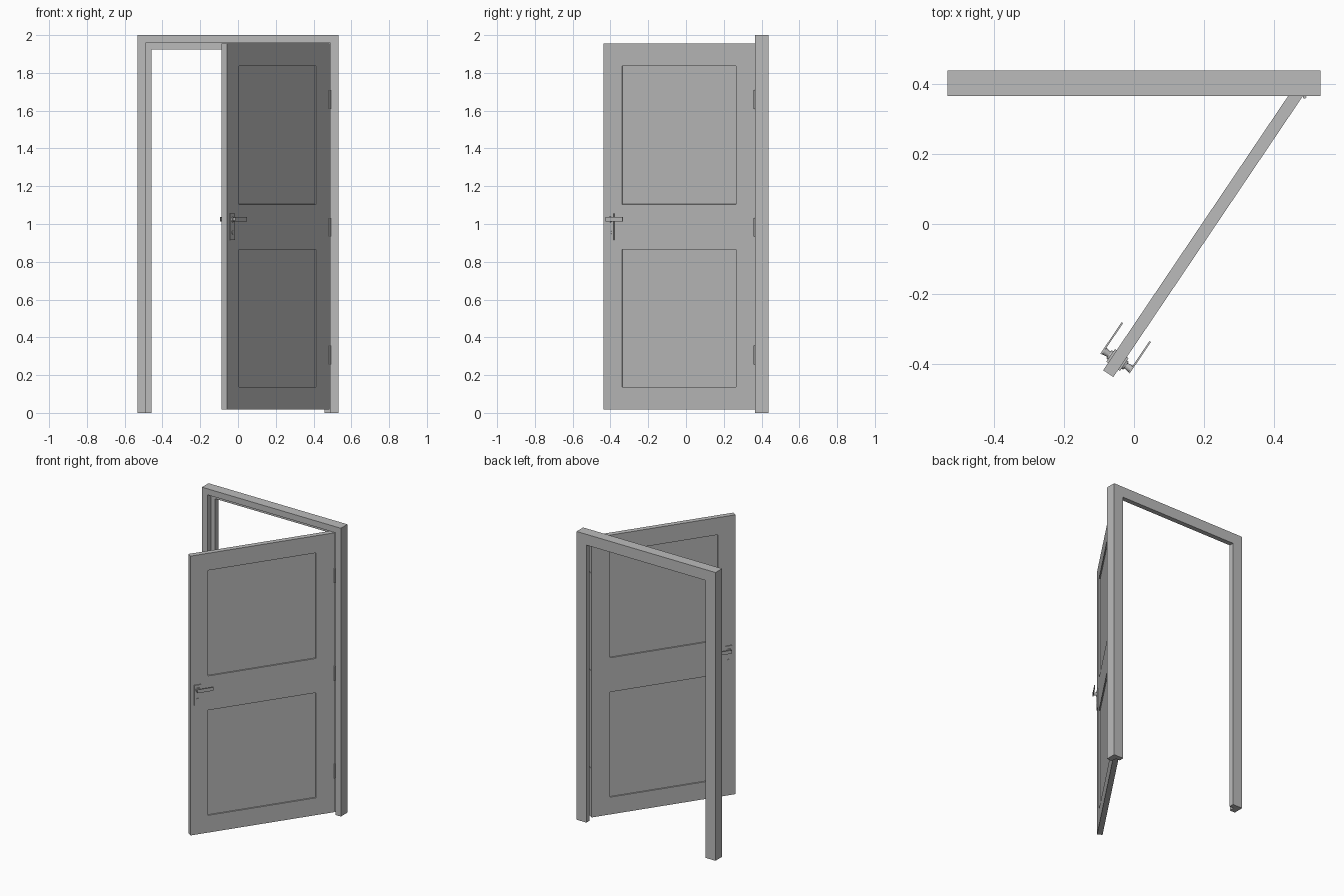
import bpy, bmesh
from math import radians
from mathutils import Matrix, Vector

cube = bpy.data.objects.get("Cube")
if cube:
    bpy.data.objects.remove(cube)

grey = bpy.data.materials.new("plain grey")
grey.use_nodes = True
grey.diffuse_color = (0.5, 0.5, 0.5, 1)
grey.node_tree.nodes["Principled BSDF"].inputs["Base Color"].default_value = (0.5, 0.5, 0.5, 1)

# Door space: x runs from the free edge to the hinges, y = 0 is the outer face
DOOR = Matrix.Translation((-0.059, -0.437, 0)) @ Matrix.Rotation(radians(56), 4, 'Z')
WIDTH, THICK = 0.97, 0.035


def finish(name, bm, matrix=Matrix(), smooth=False):
    bmesh.ops.recalc_face_normals(bm, faces=bm.faces)
    mesh = bpy.data.meshes.new(name)
    bm.to_mesh(mesh)
    bm.free()
    mesh.materials.append(grey)
    ob = bpy.data.objects.new(name, mesh)
    ob.matrix_world = matrix
    bpy.context.collection.objects.link(ob)
    if smooth:
        bpy.ops.object.select_all(action='DESELECT')
        ob.select_set(True)
        bpy.context.view_layer.objects.active = ob
        bpy.ops.object.shade_smooth_by_angle()
    return ob


def box(name, lo, hi, matrix=Matrix()):
    lo, hi = Vector(lo), Vector(hi)
    bm = bmesh.new()
    bmesh.ops.create_cube(bm, size=1)
    bmesh.ops.scale(bm, vec=hi - lo, verts=bm.verts)
    bmesh.ops.translate(bm, vec=(lo + hi) / 2, verts=bm.verts)
    return finish(name, bm, matrix)


def cylinder(name, centre, r1, r2, depth, axis, matrix=Matrix()):
    bm = bmesh.new()
    bmesh.ops.create_cone(bm, cap_ends=True, segments=20, radius1=r1, radius2=r2, depth=depth)
    turn = Vector((0, 0, 1)).rotation_difference(Vector(axis)).to_matrix().to_4x4()
    bmesh.ops.transform(bm, matrix=Matrix.Translation(centre) @ turn, verts=bm.verts)
    return finish(name, bm, matrix, smooth=True)


# Frame: rebated profile (inset, depth) swept up, across and down
profile = [(0, .366), (.042, .366), (.042, .404), (.075, .404), (.075, .438), (0, .438)]
bm = bmesh.new()
rings = []
for side, top in ((-1, 0), (-1, 1), (1, 1), (1, 0)):
    rings.append([bm.verts.new((side * (.533 - i), y, top * (2 - i))) for i, y in profile])
for a, b in zip(rings, rings[1:]):
    for k in range(len(profile)):
        n = (k + 1) % len(profile)
        bm.faces.new((a[k], a[n], b[n], b[k]))
bm.faces.new(rings[0])
bm.faces.new(rings[-1])
finish("door_frame", bm)

# Door leaf: gridded slab with two sunken panels on each face
us = [0, .117, .846, WIDTH]
zs = [.017, .137, .866, 1.104, 1.836, 1.955]
bm = bmesh.new()
grid = [[bm.verts.new((u, 0, z)) for z in zs] for u in us]
for i in range(len(us) - 1):
    for j in range(len(zs) - 1):
        bm.faces.new((grid[i][j], grid[i + 1][j], grid[i + 1][j + 1], grid[i][j + 1]))
ext = bmesh.ops.extrude_face_region(bm, geom=bm.faces[:], use_keep_orig=True)
bmesh.ops.translate(bm, vec=(0, THICK, 0),
                    verts=[g for g in ext["geom"] if isinstance(g, bmesh.types.BMVert)])
bmesh.ops.recalc_face_normals(bm, faces=bm.faces)
panels = []
for f in bm.faces:
    c = f.calc_center_median()
    in_panel = zs[1] < c.z < zs[2] or zs[3] < c.z < zs[4]
    if abs(f.normal.y) > .9 and us[1] < c.x < us[2] and in_panel:
        panels.append(f)
bmesh.ops.inset_individual(bm, faces=panels, thickness=.001, depth=-.008)
bmesh.ops.dissolve_limit(bm, angle_limit=radians(1), verts=bm.verts, edges=bm.edges)
finish("door_leaf", bm, DOOR)

# Handle set on both faces: plate, rose, neck, lever and lock
for label, face, out in (("outer", 0, -1), ("inner", THICK, 1)):
    def depth(v):
        return face + out * v

    def slab(part, u0, u1, v0, v1, z0, z1):
        y0, y1 = sorted((depth(v0), depth(v1)))
        box(f"{label}_{part}", (u0, y0, z0), (u1, y1, z1), DOOR)

    def peg(part, v0, v1, z, r1, r2):
        cylinder(f"{label}_{part}", (.047, depth((v0 + v1) / 2), z), r1, r2,
                 v1 - v0, (0, out, 0), DOOR)

    slab("handle_plate", .025, .069, 0, .006, .915, 1.056)
    slab("handle_lever", .035, .143, .028, .033, 1.012, 1.036)
    peg("handle_rose", .006, .012, 1.024, .015, .013)
    peg("handle_neck", .012, .028, 1.024, .009, .011)
    peg("lock_barrel", .006, .009, .955, .010, .010)

# Hinges: knuckle on the front edge with a leaf on the door edge
for name, z in (("lower", .306), ("middle", .983), ("upper", 1.66)):
    cylinder(f"{name}_hinge_knuckle", (.487, .363, z), .005, .005, .1, (0, 0, 1))
    box(f"{name}_hinge_door_leaf", (WIDTH, 0, z - .05), (WIDTH + .002, .028, z + .05), DOOR)
    box(f"{name}_hinge_frame_leaf", (.489, .366, z - .05), (.491, .396, z + .05))
